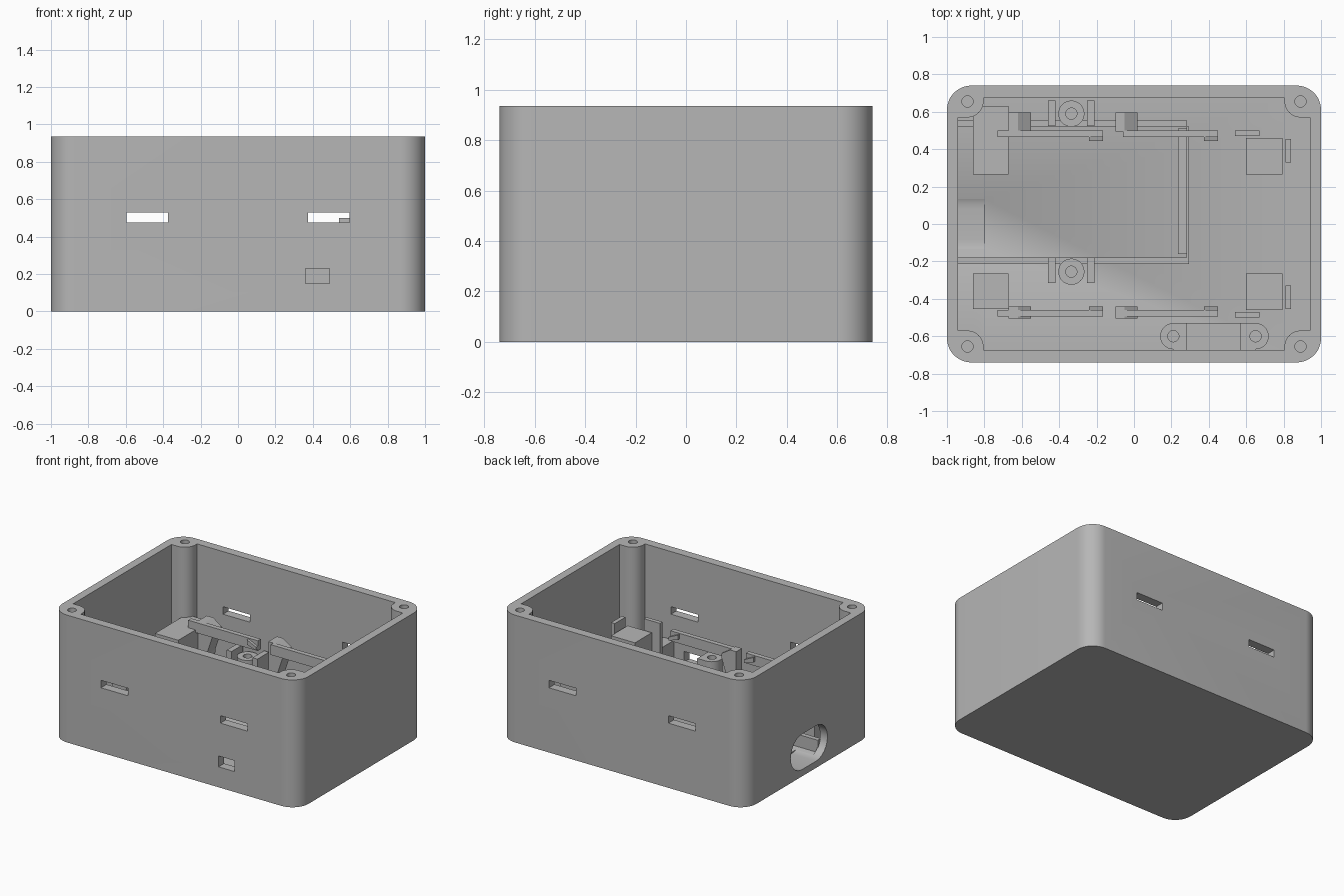
import bpy, bmesh, math
from mathutils import Matrix

if "Cube" in bpy.data.objects:
    bpy.data.objects.remove(bpy.data.objects["Cube"], do_unlink=True)

grey = bpy.data.materials.new("plain grey")
grey.use_nodes = True
grey.diffuse_color = (0.47, 0.47, 0.47, 1)
grey.node_tree.nodes["Principled BSDF"].inputs["Base Color"].default_value = grey.diffuse_color

H, FLOOR = 0.935, 0.06
RAIL_TOP = 0.475


def finish(name, bm):
    bmesh.ops.recalc_face_normals(bm, faces=bm.faces)
    mesh = bpy.data.meshes.new(name)
    bm.to_mesh(mesh)
    bm.free()
    mesh.materials.append(grey)
    ob = bpy.data.objects.new(name, mesh)
    bpy.context.collection.objects.link(ob)
    return ob


def extrude(name, points, direction):
    """Flat outline swept along a direction."""
    bm = bmesh.new()
    face = bm.faces.new([bm.verts.new(p) for p in points])
    new = bmesh.ops.extrude_face_region(bm, geom=[face])["geom"]
    bmesh.ops.translate(bm, vec=direction, verts=[v for v in new if isinstance(v, bmesh.types.BMVert)])
    return finish(name, bm)


def box(name, x0, x1, y0, y1, z0, z1):
    return extrude(name, [(x0, y0, z0), (x1, y0, z0), (x1, y1, z0), (x0, y1, z0)], (0, 0, z1 - z0))


def cylinder(name, x, y, r, z0, z1):
    bm = bmesh.new()
    bmesh.ops.create_cone(bm, cap_ends=True, segments=32, radius1=r, radius2=r, depth=z1 - z0,
                          matrix=Matrix.Translation((x, y, (z0 + z1) / 2)))
    return finish(name, bm)


def boolean(target, other, op="DIFFERENCE"):
    mod = target.modifiers.new("cut", "BOOLEAN")
    mod.operation, mod.solver, mod.object = op, "EXACT", other
    bpy.context.view_layer.update()
    graph = bpy.context.evaluated_depsgraph_get()
    mesh = bpy.data.meshes.new_from_object(target.evaluated_get(graph))
    target.modifiers.clear()
    target.data = mesh
    bpy.data.objects.remove(other, do_unlink=True)


def smooth(ob):
    bpy.ops.object.select_all(action="DESELECT")
    ob.select_set(True)
    bpy.context.view_layer.objects.active = ob
    bpy.ops.object.shade_smooth_by_angle(angle=math.radians(30))


def arc(x, y, r, start, end, steps):
    angles = [math.radians(start + (end - start) * i / steps) for i in range(steps + 1)]
    return [(x + r * math.cos(a), y + r * math.sin(a)) for a in angles]


# Outer shell with rounded upright corners
corners = [(1, 1, 0), (-1, 1, 90), (-1, -1, 180), (1, -1, 270)]
outline = []
for sx, sy, a in corners:
    outline += arc(sx * 0.87, sy * 0.61, 0.13, a, a + 90, 12)
shell = extrude("case_shell", [(x, y, 0) for x, y in outline], (0, 0, H))

# Cavity, leaving the corner screw posts standing
cavity = box("cavity_cutter", -0.94, 0.94, -0.675, 0.675, FLOOR, 1.1)
for sx, sy, a in corners:
    post = arc(0.89, 0.655, 0.085, 180, 270, 12) + [(1.1, 0.57), (1.1, 0.8), (0.805, 0.8)]
    boolean(cavity, extrude("post", [(sx * x, sy * y, -0.1) for x, y in post], (0, 0, 1.4)))
boolean(shell, cavity)
for sx, sy, a in corners:
    boolean(shell, cylinder("screw_hole", sx * 0.89, sy * 0.655, 0.03, 0.4, 1.1))

# Vent slots through front and back
for x in (-0.485, 0.485):
    boolean(shell, box("slot", x - 0.11, x + 0.11, -0.9, 0.9, 0.475, 0.53))

# Small port in the front, oval opening in the side
boolean(shell, box("port", 0.36, 0.49, -0.9, -0.6, 0.15, 0.23))
oval = arc(0.083, 0.18, 0.13, -90, 90, 16) + arc(-0.083, 0.18, 0.13, 90, 270, 16)
boolean(shell, extrude("oval", [(-1.2, y, z) for y, z in oval], (0.4, 0, 0)))
smooth(shell)

# Low tray on the floor
LOW = FLOOR - 0.01
box("tray_wall_back", -0.945, 0.28, 0.52, 0.555, LOW, 0.15)
box("tray_wall_front", -0.945, 0.29, -0.215, -0.18, LOW, 0.15)
box("tray_wall_end", 0.28, 0.295, -0.215, 0.52, LOW, 0.15)
box("tray_end_step", 0.235, 0.28, -0.16, 0.51, LOW, 0.12)

# Screw bosses with guide plates either side of the tray
for side, y, y0, y1 in (("back", 0.59, 0.525, 0.66), ("front", -0.255, -0.315, -0.18)):
    boss = cylinder("tray_boss_" + side, -0.335, y, 0.07, LOW, 0.27)
    boolean(boss, cylinder("hole", -0.335, y, 0.03, 0.1, 0.5))
    smooth(boss)
    for x in (-0.44, -0.23):
        box("guide_plate_" + side, x - 0.02, x + 0.02, y0, y1, LOW, 0.305)

# Support pads, stops and locating posts
for side, s in (("back", 1), ("front", -1)):
    outer = 0.63 if s > 0 else 0.455
    for name, x0, x1, ya, yb, top in (
            ("left_pad", 0.6, 0.795, 0.265, 0.46, 0.42),
            ("right_pad", -0.86, -0.67, 0.265, outer, 0.42),
            ("end_stop", 0.81, 0.84, 0.33, 0.455, 0.48),
            ("edge_post", 0.54, 0.67, 0.47, 0.5, 0.5)):
        box(name + "_" + side, x0, x1, min(s * ya, s * yb), max(s * ya, s * yb), LOW, top)

# Spring clips: a slanted post, a cantilever rail and a hooked tip
for side, y0, y1, p0, p1, h0, h1 in (("back", 0.465, 0.5, 0.495, 0.595, 0.445, 0.47),
                                     ("front", -0.495, -0.46, -0.505, -0.44, -0.465, -0.44)):
    for x, start, end in ((-0.67, -0.73, -0.165), (-0.1, -0.06, 0.45)):
        profile = [(x, LOW), (x + 0.06, LOW), (x + 0.07, 0.25), (x + 0.12, 0.4),
                   (x + 0.12, 0.43), (x + 0.05, RAIL_TOP), (x, RAIL_TOP)]
        extrude("clip_post_" + side, [(px, p0, z) for px, z in profile], (0, p1 - p0, 0))
        box("clip_rail_" + side, start, end, y0, y1, 0.4, RAIL_TOP)
        hook = [(end - 0.075, 0.435), (end, 0.41), (end, 0.435), (end - 0.075, 0.47)]
        extrude("clip_hook_" + side, [(px, h0, z) for px, z in hook], (0, h1 - h0, 0))

# Connector seat behind the port: two screw bosses and a low shelf
box("connector_shelf", 0.275, 0.575, -0.68, -0.53, LOW, 0.14)
for x in (0.21, 0.65):
    boss = cylinder("connector_boss", x, -0.6, 0.07, LOW, 0.29)
    inner = 0.28 if x < 0.4 else 0.57
    boolean(boss, box("web", min(x, inner), max(x, inner), -0.678, -0.53, LOW, 0.29), "UNION")
    boolean(boss, cylinder("hole", x, -0.6, 0.03, 0.1, 0.5))
    smooth(boss)
